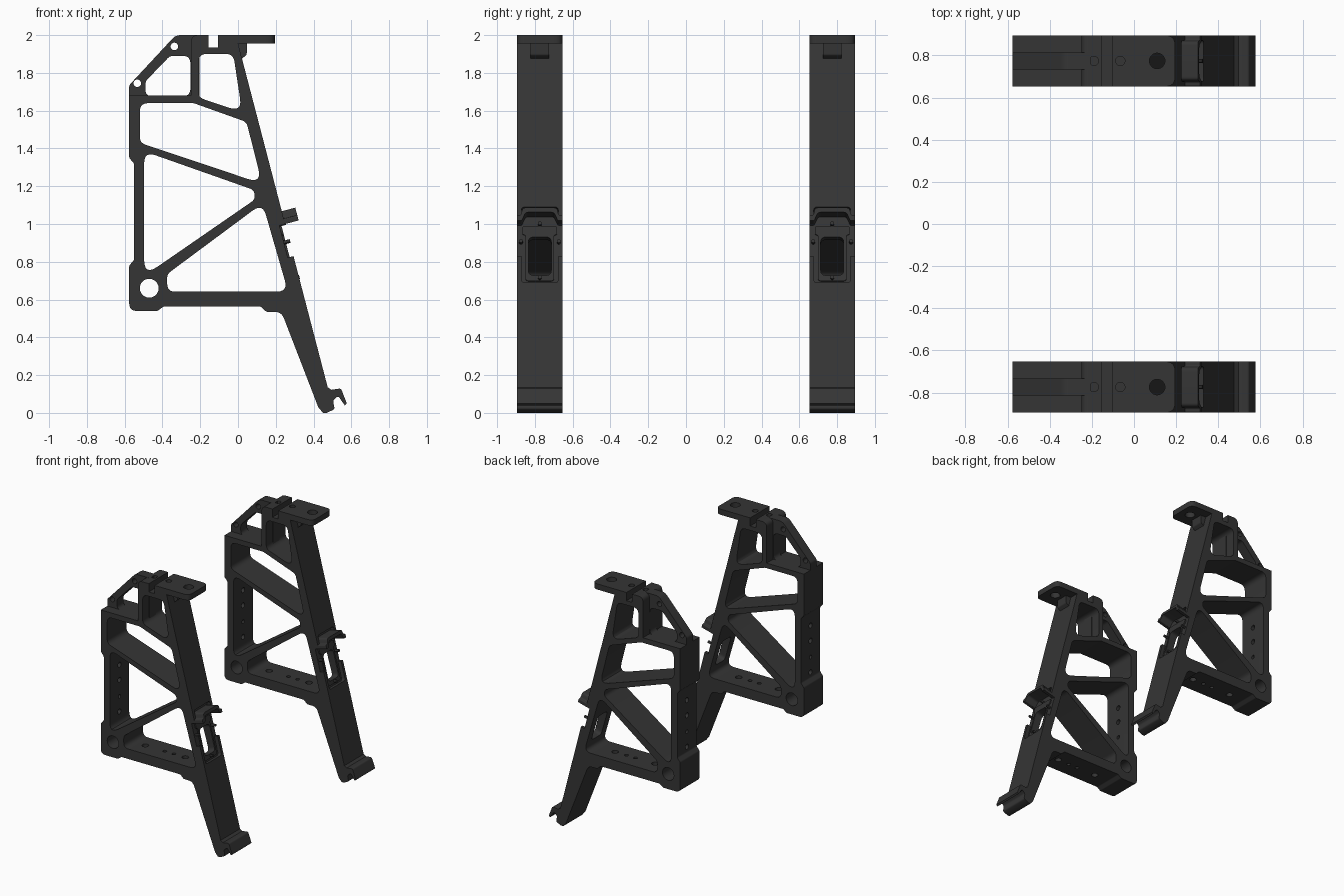
import bpy, bmesh, math
from mathutils import Matrix, Vector

if "Cube" in bpy.data.objects:
    bpy.data.objects.remove(bpy.data.objects["Cube"])

Y_POS, HALF = 0.774, 0.121            # frame centre and half depth
SLOPE = 0.2607
TILT = math.atan(SLOPE)

mat = bpy.data.materials.new("dark_metal")
mat.diffuse_color = (0.035, 0.035, 0.035, 1)
mat.use_nodes = True
mat.node_tree.nodes["Principled BSDF"].inputs["Base Color"].default_value = mat.diffuse_color

FRONT = Matrix.Rotation(math.pi / 2, 4, 'X')      # profile x,y -> world x,z
TOP = Matrix.Identity(4)
SIDE = Matrix(((0, 0, 1, 0), (1, 0, 0, 0), (0, 1, 0, 0), (0, 0, 0, 1)))


def leg_x(z):
    return 0.02 + (1.88 - z) * SLOPE


def on_leg(z, out=0.0):
    """Plane lying on the sloping leg face: x = depth, y = up the leg."""
    return (Matrix.Translation((leg_x(z), 0, z)) @ Matrix.Rotation(-TILT, 4, 'Y')
            @ SIDE @ Matrix.Translation((0, 0, out)))


def fillet(points, r0=0.0, steps=6):
    out, n = [], len(points)
    for i, p in enumerate(points):
        r = p[2] if len(p) > 2 else r0
        c = Vector(p[:2])
        a, b = Vector(points[i - 1][:2]) - c, Vector(points[(i + 1) % n][:2]) - c
        if r <= 0:
            out.append(c)
            continue
        d = min(r / math.tan(a.angle(b) / 2), 0.45 * a.length, 0.45 * b.length)
        s, e = c + a.normalized() * d, c + b.normalized() * d
        for k in range(steps + 1):
            t = k / steps
            out.append(s * (1 - t) ** 2 + c * (2 * t * (1 - t)) + e * t * t)
    return out


def circle(x, y, r, n=24):
    return [Vector((x + r * math.cos(2 * math.pi * k / n), y + r * math.sin(2 * math.pi * k / n)))
            for k in range(n)]


def rect(w, h, r=0.0):
    return fillet([(-w, -h), (w, -h), (w, h), (-w, h)], r)


def prism(name, loops, half, matrix):
    """Solid from an outline plus holes, extruded both ways."""
    cu = bpy.data.curves.new(name, 'CURVE')
    cu.dimensions, cu.fill_mode, cu.extrude = '2D', 'BOTH', half
    for loop in loops:
        sp = cu.splines.new('POLY')
        sp.points.add(len(loop) - 1)
        for q, v in zip(sp.points, loop):
            q.co = (v.x, v.y, 0, 1)
        sp.use_cyclic_u = True
    tmp = bpy.data.objects.new(name + "_curve", cu)
    bpy.context.collection.objects.link(tmp)
    dg = bpy.context.evaluated_depsgraph_get()
    me = bpy.data.meshes.new_from_object(tmp.evaluated_get(dg))
    bpy.data.objects.remove(tmp)
    bm = bmesh.new()
    bm.from_mesh(me)
    bmesh.ops.remove_doubles(bm, verts=bm.verts, dist=1e-5)
    bmesh.ops.transform(bm, matrix=matrix, verts=bm.verts)
    bmesh.ops.recalc_face_normals(bm, faces=bm.faces)
    bm.to_mesh(me)
    bm.free()
    me.materials.clear()
    me.materials.append(mat)
    ob = bpy.data.objects.new(name, me)
    bpy.context.collection.objects.link(ob)
    return ob


# main truss frame with its foot hook, top slot and step for the latch
outline = fillet([
    (-0.576, 1.68), (-0.25, 1.68), (-0.25, 2.0, .04), (-0.155, 2.0), (-0.155, 1.935),
    (-0.105, 1.935), (-0.105, 2.0), (0.0, 2.0), (0.03, 1.955), (leg_x(1.955), 1.955),
    (leg_x(1.0), 1.0), (leg_x(1.0) - .03, 0.992), (leg_x(.83) - .03, 0.822), (leg_x(.83), 0.83),
    (0.475, 0.135), (0.495, 0.122), (0.545, 0.13, .015), (0.576, 0.05), (0.565, 0.04),
    (0.53, 0.09, .012), (0.503, 0.065, .02), (0.512, 0.02, .015), (0.47, 0), (0.45, 0),
    (0.425, 0.03, .02), (0.23, 0.535, .07), (0.15, 0.535, .02), (0.12, 0.563, .02),
    (-0.395, 0.563, .02), (-0.425, 0.54, .02), (-0.576, 0.54, .04), (-0.576, 0.78, .02),
    (-0.55, 0.81, .02), (-0.55, 1.32, .02), (-0.576, 1.35, .02)])
windows = [
    [(-0.21, 1.9), (-0.025, 1.9), (0.022, 1.592), (-0.21, 1.67)],
    [(-0.52, 1.64), (-0.235, 1.64), (0.045, 1.54), (0.128, 1.213), (-0.52, 1.43)],
    [(-0.497, 1.385), (0.085, 1.18), (0.09, 1.13), (-0.497, 0.725)],
    [(0.13, 1.11), (0.265, 0.642), (-0.375, 0.642), (-0.375, 0.735)]]
frame = prism("truss_frame", [outline] + [fillet(w, .045) for w in windows]
              + [circle(-0.47, 0.66, 0.05)], HALF, FRONT)

# top mounting plate
plate = prism("top_plate", [fillet([(-0.02, -HALF), (0.195, -HALF, .045), (0.195, HALF, .045), (-0.02, HALF)]),
                            circle(0.11, 0, 0.037)],
              0.0225, Matrix.Translation((0, 0, 1.9775)))

# narrow gable rib with two lug holes
rib = prism("gable_rib", [
    fillet([(-0.576, 1.66), (-0.576, 1.735, .03), (-0.33, 2.0, .06), (-0.205, 2.0), (-0.205, 1.66)]),
    fillet([(-0.49, 1.677), (-0.252, 1.677), (-0.252, 1.89), (-0.36, 1.89), (-0.49, 1.755)], .04),
    circle(-0.533, 1.745, 0.02), circle(-0.337, 1.94, 0.02)], 0.04, FRONT)

# small gusset under the plate
gusset = prism("plate_gusset", [fillet([(-0.01, 1.96), (0.048, 1.96), (0.046, 1.895, .015),
                                        (0.02, 1.875), (0.005, 1.88)])], 0.05, FRONT)

# latch hood
hood = prism("latch_hood", [fillet([
    (-.121, .0), (-.121, .03, .01), (-.1, .03, .01), (-.09, .07, .02), (.09, .07, .02),
    (.1, .03, .01), (.121, .03, .01), (.121, .0), (.095, .0, .01), (.075, .045, .02),
    (-.075, .045, .02), (-.095, .0, .01)])], 0.05, on_leg(1.0, 0.024))

# connector flange with screws around the leg opening
flange = prism("connector_flange", [
    fillet([(-.075, -.135), (.075, -.135), (.075, .115), (.092, .12), (.092, .165), (-.092, .165),
            (-.092, .12), (-.075, .115)], .015), rect(.061, .105, .03)], 0.006, on_leg(.835, -.027))
screws = [prism("flange_screw", [circle(y, z, .01, 12)], .018, on_leg(.835, -.015))
          for y, z in ((-.1, .077), (.1, .077), (0, -.12), (0, .175))]

# cutters: leg recess, leg opening, bolt holes
cutters = [prism("recess_cutter", [rect(.098, .207, .02)], .04, on_leg(.89, .01)),
           prism("opening_cutter", [rect(.061, .105, .03)], .085, on_leg(.835, -.035))]
for x, r in ((-0.19, .022), (-0.065, .022)):
    cutters.append(prism("top_hole_cutter", [circle(x, 0, r)], .04, Matrix.Translation((0, 0, 2.0))))
for x, r in ((-0.27, .025), (-0.1, .015), (-0.02, .015), (0.08, .025)):
    cutters.append(prism("base_hole_cutter", [circle(x, 0, r)], .08, Matrix.Translation((0, 0, .6))))
for z, r in ((0.85, .02), (0.97, .015), (1.1, .02), (1.22, .02)):
    cutters.append(prism("column_hole_cutter", [circle(0, z, r)], .07,
                         Matrix.Translation((-.525, 0, 0)) @ SIDE))
bpy.context.view_layer.objects.active = frame
for c in cutters:
    c.hide_render = True
    m = frame.modifiers.new("cut", 'BOOLEAN')
    m.operation, m.solver, m.object = 'DIFFERENCE', 'EXACT', c
    bpy.ops.object.modifier_apply(modifier=m.name)
for c in cutters:
    bpy.data.objects.remove(c)

# smooth the fillets, then place the pair of brackets
parts = [frame, plate, rib, gusset, hood, flange] + screws
bpy.ops.object.select_all(action='DESELECT')
for ob in parts:
    ob.select_set(True)
bpy.context.view_layer.objects.active = frame
bpy.ops.object.shade_smooth_by_angle(angle=math.radians(30))
for ob in parts:
    other = ob.copy()
    other.name = ob.name + "_near"
    bpy.context.collection.objects.link(other)
    ob.location.y = Y_POS
    other.location.y = -Y_POS
